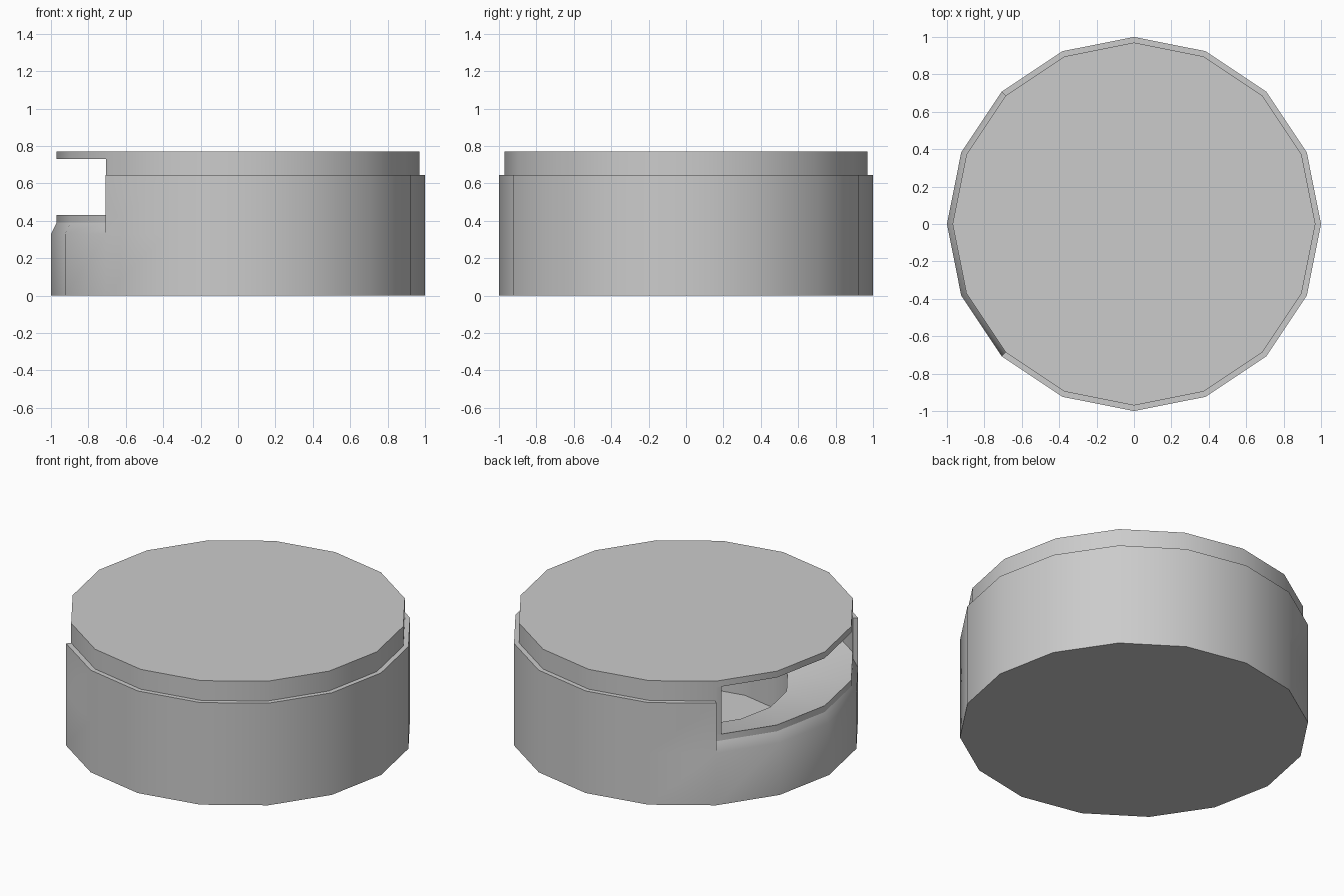
import bpy, bmesh
from math import cos, sin, pi, radians
from mathutils import Vector

if "Cube" in bpy.data.objects:
    bpy.data.objects.remove(bpy.data.objects["Cube"])

N = 16
R_OUT, R_IN, R_PIT = 1.0, 0.97, 0.59
FULL = range(0, N + 1)
CLOSED = range(10, 23)   # wall sides around the window
OPEN = range(6, 11)      # window sides, facing -x


def p(r, z, k):
    a = 2 * pi * k / N
    return Vector((r * cos(a), r * sin(a), z))


def face(bm, pts):
    bm.faces.new([bm.verts.new(q) for q in pts])


def loft(bm, profile, steps):
    """Sweep an (r, z) profile round the given polygon steps."""
    steps = list(steps)
    for (r0, z0), (r1, z1) in zip(profile, profile[1:]):
        for a, b in zip(steps, steps[1:]):
            face(bm, [p(r0, z0, a), p(r0, z0, b), p(r1, z1, b), p(r1, z1, a)])


def disc(bm, r, z, up=True):
    pts = [p(r, z, k) for k in range(N)]
    face(bm, pts if up else pts[::-1])


def finish(bm, name):
    bmesh.ops.remove_doubles(bm, verts=bm.verts, dist=1e-4)
    me = bpy.data.meshes.new(name)
    bm.to_mesh(me)
    bm.free()
    me.shade_smooth()
    me.set_sharp_from_angle(angle=radians(30))
    ob = bpy.data.objects.new(name, me)
    bpy.context.collection.objects.link(ob)
    return ob


# Outer shell: full low wall, cut-away upper wall, step ledge, sloped sill
bm = bmesh.new()
disc(bm, R_OUT, 0, up=False)
loft(bm, [(R_OUT, 0), (R_OUT, 0.33)], FULL)
loft(bm, [(R_OUT, 0.33), (R_OUT, 0.645), (R_IN, 0.645)], CLOSED)
loft(bm, [(R_OUT, 0.33), (R_IN, 0.39)], OPEN)
for k, flip in ((6, True), (10, False)):
    jamb = [p(R_IN, 0.39, k), p(R_OUT, 0.33, k), p(R_OUT, 0.645, k), p(R_IN, 0.645, k)]
    face(bm, jamb[::-1] if flip else jamb)
finish(bm, "outer_shell")

# Inner liner and lid: rim band, windowed wall, lid band, flat top
bm = bmesh.new()
loft(bm, [(R_IN, 0.39), (R_IN, 0.43)], FULL)
loft(bm, [(R_IN, 0.43), (R_IN, 0.73)], CLOSED)
loft(bm, [(R_IN, 0.73), (R_IN, 0.77)], FULL)
disc(bm, R_IN, 0.77)
# narrow strips carrying the liner up to the window edge at x = -0.707
for a, b in ((6, 7), (10, 9)):
    e0, e1 = (p(R_IN, z, a).lerp(p(R_IN, z, b), 0.1) for z in (0.43, 0.73))
    strip = [p(R_IN, 0.43, a), e0, e1, p(R_IN, 0.73, a)]
    face(bm, strip if b > a else strip[::-1])
finish(bm, "liner_and_lid")

# Bowl: sloping rim falling to a straight-sided pit
bm = bmesh.new()
loft(bm, [(R_IN, 0.43), (R_PIT, 0.32), (R_PIT, 0.01)], FULL)
disc(bm, R_PIT, 0.01)
finish(bm, "bowl")
